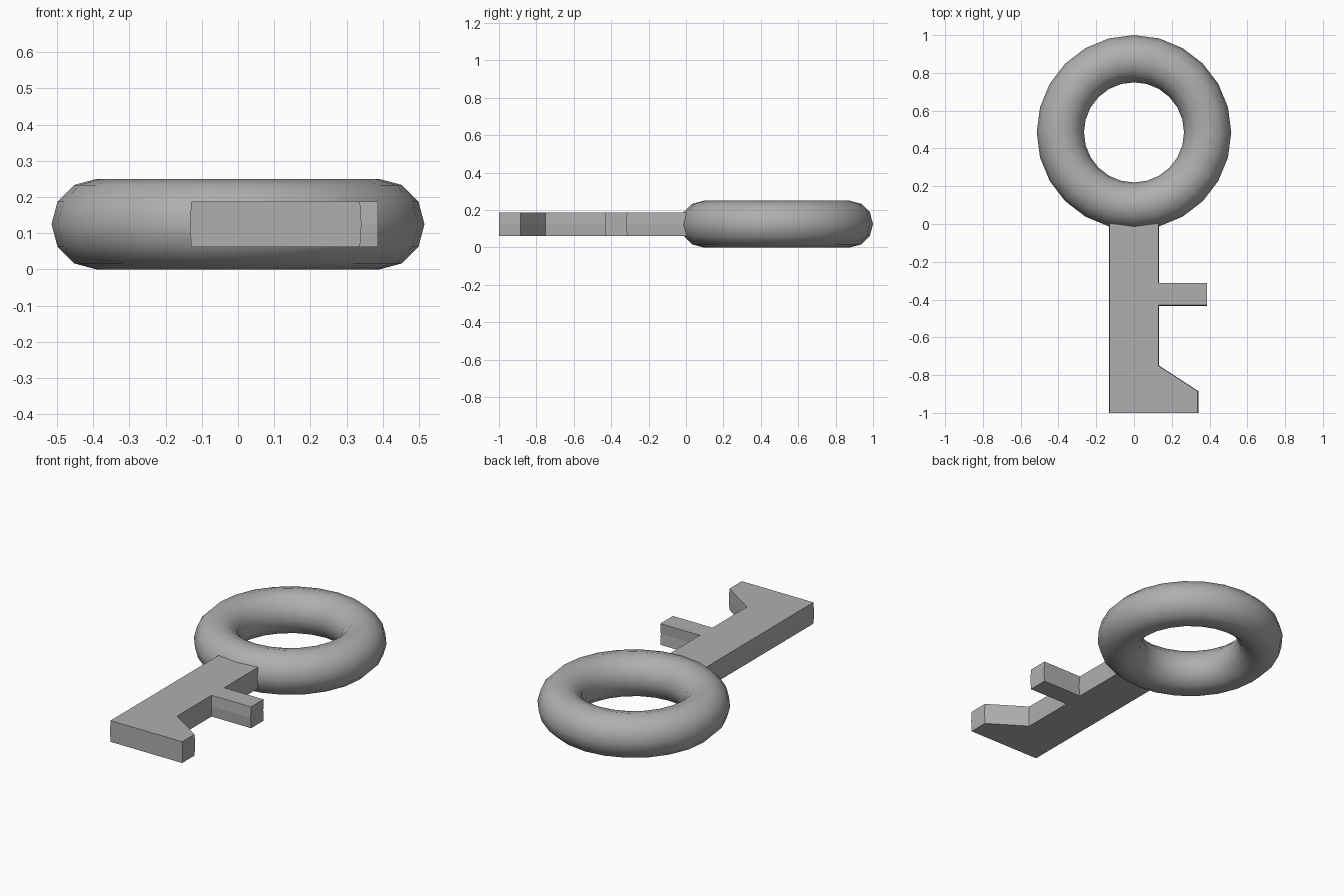
import bpy, bmesh

if "Cube" in bpy.data.objects:
    bpy.data.objects.remove(bpy.data.objects["Cube"])

# Dark grey metal
metal = bpy.data.materials.new("dark_grey")
metal.diffuse_color = (0.43, 0.43, 0.43, 1)
metal.use_nodes = True
metal.node_tree.nodes["Principled BSDF"].inputs["Base Color"].default_value = metal.diffuse_color

# Ring-shaped handle, smooth, 24 x 12 sides
bpy.ops.mesh.primitive_torus_add(major_segments=24, minor_segments=12,
                                 major_radius=0.39, minor_radius=0.125,
                                 location=(0, 0.485, 0.125))
ring = bpy.context.object
ring.name = "key_ring"
ring.data.materials.append(metal)
bpy.ops.object.shade_smooth()

# Shaft with two teeth: outline (x, y) plus the slight outward bulge (dx, dy) at mid height
B = 0.004
outline = [
    (-0.129, 0.02, -B, 0), (-0.129, -1.0, -B, 0),
    (0.337, -1.0, B, 0), (0.337, -0.885, B, 0), (0.129, -0.75, B, 0),
    (0.129, -0.43, B, -B), (0.386, -0.43, 0, -B),
    (0.386, -0.313, 0, -B), (0.129, -0.313, B, -B), (0.129, 0.02, B, 0),
]
bm = bmesh.new()
levels = [[bm.verts.new((x + dx * bulge, y + dy * bulge, z)) for x, y, dx, dy in outline]
          for z, bulge in ((0.0625, 0), (0.125, 1), (0.1875, 0))]
n = len(outline)
for low, high in zip(levels, levels[1:]):
    for i in range(n):
        j = (i + 1) % n
        bm.faces.new((low[i], low[j], high[j], high[i]))
bm.faces.new(levels[0][::-1])
bm.faces.new(levels[2])
bmesh.ops.recalc_face_normals(bm, faces=bm.faces)
mesh = bpy.data.meshes.new("key_shaft")
bm.to_mesh(mesh)
bm.free()
mesh.materials.append(metal)
bpy.context.collection.objects.link(bpy.data.objects.new("key_shaft", mesh))
